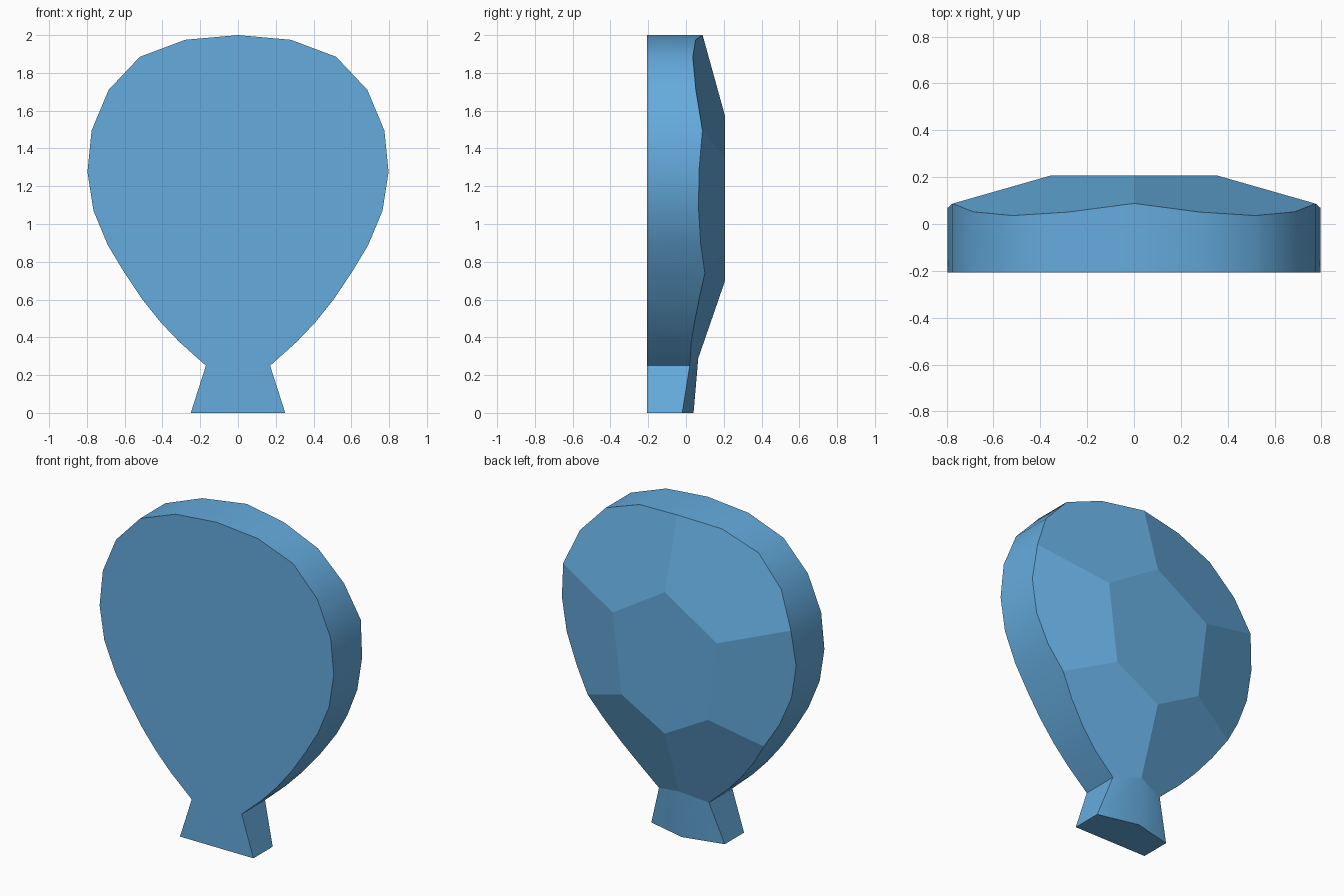
import bpy, bmesh, math

if "Cube" in bpy.data.objects:
    bpy.data.objects.remove(bpy.data.objects["Cube"])

FRONT, BACK = -0.207, 0.207

# right half of the outline: (x, z, y of the rim where the back facets meet the wall)
rim = [(0.25, 0.0, -0.02), (0.17, 0.25, 0.02), (0.31, 0.375, 0.028),
       (0.41, 0.48, 0.045), (0.51, 0.605, 0.07), (0.60, 0.74, 0.10),
       (0.69, 0.89, 0.078), (0.765, 1.07, 0.067), (0.797, 1.275, 0.068),
       (0.775, 1.495, 0.087), (0.685, 1.71, 0.052), (0.52, 1.885, 0.036),
       (0.28, 1.975, 0.051)]
# points on the centre line: (z, y)
axis = {"top": (2.0, 0.088), "hex_top": (1.57, BACK), "hex_low": (0.70, BACK),
        "knot": (0.29, 0.065), "base": (0.0, 0.04)}

bm = bmesh.new()
mid = {k: bm.verts.new((0, y, z)) for k, (z, y) in axis.items()}
front_top = bm.verts.new((0, FRONT, 2.0))
halves = []


def face(verts, smooth=False):
    f = bm.faces.new(verts)
    f.smooth = smooth


for s in (1, -1):
    back = [bm.verts.new((s * x, y, z)) for x, z, y in rim]
    front = [bm.verts.new((s * x, FRONT, z)) for x, z, y in rim]
    up = bm.verts.new((s * 0.355, BACK, 1.35))
    low = bm.verts.new((s * 0.295, BACK, 0.863))
    halves.append((front, back, up, low))

    # gem-like back facets: upper, side, lower, then the flared neck
    face([mid["hex_top"], up] + back[9:] + [mid["top"]])
    face([up, low] + back[5:10])
    face([low, mid["hex_low"], mid["knot"]] + back[1:6])
    face([mid["knot"], mid["base"], back[0], back[1]], True)

    # side wall
    fs, bs = front + [front_top], back + [mid["top"]]
    for i in range(len(rim)):
        face([fs[i], fs[i + 1], bs[i + 1], bs[i]], True)

# flat front, flat back hexagon, and bottom
(fr, br, ur, lr), (fl, bl, ul, ll) = halves
face(fr + [front_top] + fl[::-1])
face([mid["hex_top"], ur, lr, mid["hex_low"], ll, ul])
face([fr[0], fl[0], bl[0], mid["base"], br[0]])
bmesh.ops.recalc_face_normals(bm, faces=bm.faces)

# keep crisp edges sharp
for e in bm.edges:
    if e.calc_face_angle(0) > math.radians(32):
        e.smooth = False

mesh = bpy.data.meshes.new("balloon")
bm.to_mesh(mesh)
bm.free()
blue = bpy.data.materials.new("sky blue")
blue.diffuse_color = (0.13, 0.41, 0.73, 1)
blue.use_nodes = True
blue.node_tree.nodes["Principled BSDF"].inputs["Base Color"].default_value = blue.diffuse_color
mesh.materials.append(blue)
bpy.context.collection.objects.link(bpy.data.objects.new("balloon", mesh))
